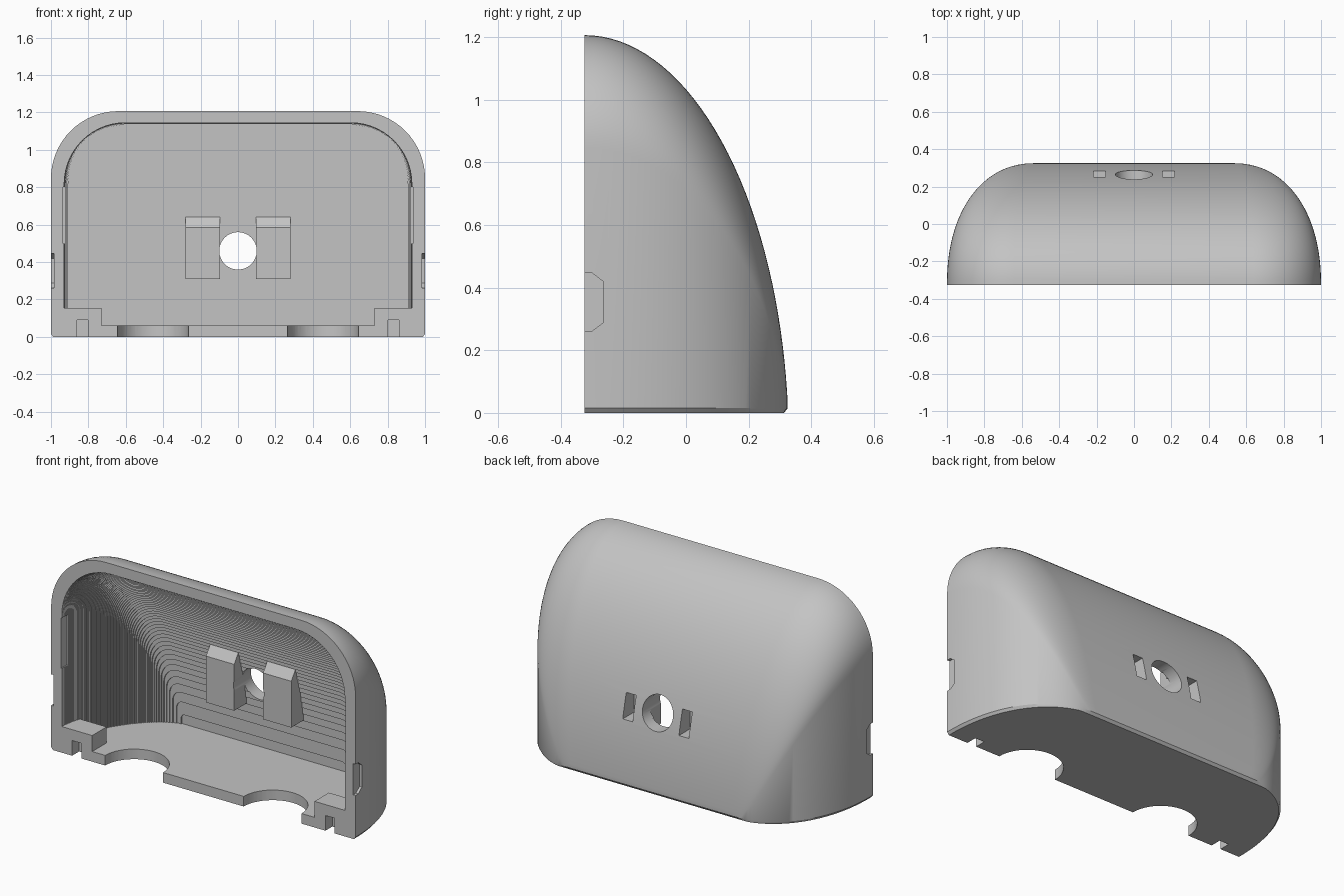
import bpy, bmesh, math

if "Cube" in bpy.data.objects:
    bpy.data.objects.remove(bpy.data.objects["Cube"])

FRONT = -0.325

grey = bpy.data.materials.new("plain grey")
grey.use_nodes = True
grey.diffuse_color = (0.55, 0.55, 0.55, 1)
grey.node_tree.nodes["Principled BSDF"].inputs["Base Color"].default_value = (0.55, 0.55, 0.55, 1)


def make_object(name, bm):
    bmesh.ops.recalc_face_normals(bm, faces=bm.faces)
    mesh = bpy.data.meshes.new(name)
    bm.to_mesh(mesh)
    bm.free()
    mesh.materials.append(grey)
    obj = bpy.data.objects.new(name, mesh)
    bpy.context.collection.objects.link(obj)
    return obj


def arch(w, h, r, base, chamfer=0.0, steps=16):
    """Half-width, height and corner radius to an arch outline in x, z."""
    half = [(w - chamfer * 0.8, base)]
    if chamfer:
        half.append((w, base + chamfer))
    for i in range(steps + 1):
        a = math.pi / 2 * i / steps
        half.append((w - r + r * math.cos(a), h - r + r * math.sin(a)))
    return half + [(-x, z) for x, z in reversed(half)]


def loft(bm, rings):
    verts = [[bm.verts.new(p) for p in ring] for ring in rings]
    for a, b in zip(verts, verts[1:]):
        n = len(a)
        for i in range(n):
            j = (i + 1) % n
            bm.faces.new((a[i], a[j], b[j], b[i]))
    return verts


def prism(name, outline, axis, start, end):
    """Extrude a 2D outline along x, y or z."""
    place = {"x": lambda p, d: (d, p[0], p[1]),
             "y": lambda p, d: (p[0], d, p[1]),
             "z": lambda p, d: (p[0], p[1], d)}[axis]
    bm = bmesh.new()
    ends = loft(bm, [[place(p, d) for p in outline] for d in (start, end)])
    bm.faces.new(ends[0])
    bm.faces.new(ends[1])
    return make_object(name, bm)


def box(name, x, y, z):
    return prism(name, [(x[0], z[0]), (x[1], z[0]), (x[1], z[1]), (x[0], z[1])], "y", *y)


def combine(target, tool, operation):
    tool.hide_render = True
    mod = target.modifiers.new(operation.lower(), "BOOLEAN")
    mod.operation = operation
    mod.solver = "EXACT"
    mod.object = tool
    bpy.context.view_layer.objects.active = target
    bpy.ops.object.modifier_apply(modifier=mod.name)
    bpy.data.objects.remove(tool)


def cut(tool):
    combine(shell, tool, "DIFFERENCE")


def add(tool):
    combine(shell, tool, "UNION")


def both(x0, x1):
    return [(x0, x1), (-x1, -x0)]


# Domed outer shell: arches that shrink towards the back, chamfered at the base
bm = bmesh.new()
rings = []
segments = 36
for i in range(segments + 1):
    a = math.pi / 2 * i / segments
    t, s = math.sin(a), max(math.cos(a), 0.004)
    y = FRONT + 0.65 * t
    w = 0.53 + 0.47 * max(1 - t ** 2.18, 0.00001) ** (1 / 2.18)
    h = -0.1 + 1.307 * math.sqrt(1 - (0.995 * t) ** 2)
    outline = arch(w, h, 0.36 * s ** 0.85, 0, 0.015)
    ring = [(x, y, z) for x, z in outline]
    for k in (0, -1):
        ring[k] = (ring[k][0], min(y, 0.313), ring[k][2])
    rings.append(ring)
verts = loft(bm, rings)
bm.faces.new(verts[0])
last = verts[-1]
bm.faces.new(last[1:-1])
bm.faces.new((last[0], last[1], last[-2], last[-1]))
shell = make_object("half_shell", bm)

# Finely terraced hollow
bm = bmesh.new()
rings = []
layers = 76
depth = 0.57
for i in range(layers):
    t = (i + 0.5) / layers
    w = 0.51 + 0.42 * (1 - t ** 1.6) ** 0.58
    h = -0.1 + 1.245 * math.sqrt(1 - (0.991 * t) ** 2)
    outline = arch(w, h, (w - 0.51) * 0.78, 0.06, 0, 14)
    y0 = FRONT + depth * i / layers if i else FRONT - 0.1
    y1 = FRONT + depth * (i + 1) / layers
    rings += [[(x, y, z) for x, z in outline] for y in (y0, y1)]
verts = loft(bm, rings)
bm.faces.new(verts[0])
bm.faces.new(verts[-1])
cut(make_object("hollow_cutter", bm))

# Wedge-shaped mounting blocks with sloping tops on the inner back wall
wedge = [(0.1, 0.31), (0.1, 0.585), (0.14, 0.642), (0.19, 0.642), (0.265, 0.31)]
for x in both(0.095, 0.28):
    add(prism("mounting_block", wedge, "x", *x))

# Blind pockets in the back, beside the round hole
for x in both(0.152, 0.217):
    cut(box("pocket_cutter", x, (0.18, 0.4), (0.375, 0.52)))
circle = [(math.cos(2 * math.pi * i / 48), math.sin(2 * math.pi * i / 48)) for i in range(48)]
cut(prism("hole_cutter", [(0.1 * x, 0.46 + 0.1 * z) for x, z in circle], "y", 0, 0.5))

# Corner blocks on the floor, each with a small slot
for x in both(0.73, 0.96):
    add(box("corner_block", x, (FRONT, -0.19), (0.03, 0.155)))
for x in both(0.802, 0.862):
    cut(box("slot_cutter", x, (-0.4, -0.26), (-0.05, 0.09)))

# Half-round cutouts in the floor
for side in (-1, 1):
    outline = [(side * 0.455 + 0.19 * x, FRONT + 0.19 * y) for x, y in circle]
    cut(prism("cutout_cutter", outline, "z", -0.05, 0.1))

# Grip notches outside and latch recesses inside the side walls
notch = [(-0.4, 0.262), (-0.3, 0.262), (-0.265, 0.288), (-0.265, 0.42), (-0.3, 0.447), (-0.4, 0.447)]
for x in both(0.984, 1.05):
    cut(prism("notch_cutter", notch, "x", *x))
for x in both(0.88, 0.935):
    cut(box("latch_cutter", x, (-0.4, -0.27), (0.5, 0.8)))

# Smooth outside with crisp edges
bpy.ops.object.select_all(action="DESELECT")
shell.select_set(True)
bpy.context.view_layer.objects.active = shell
bpy.ops.object.shade_smooth_by_angle(angle=math.radians(30))
